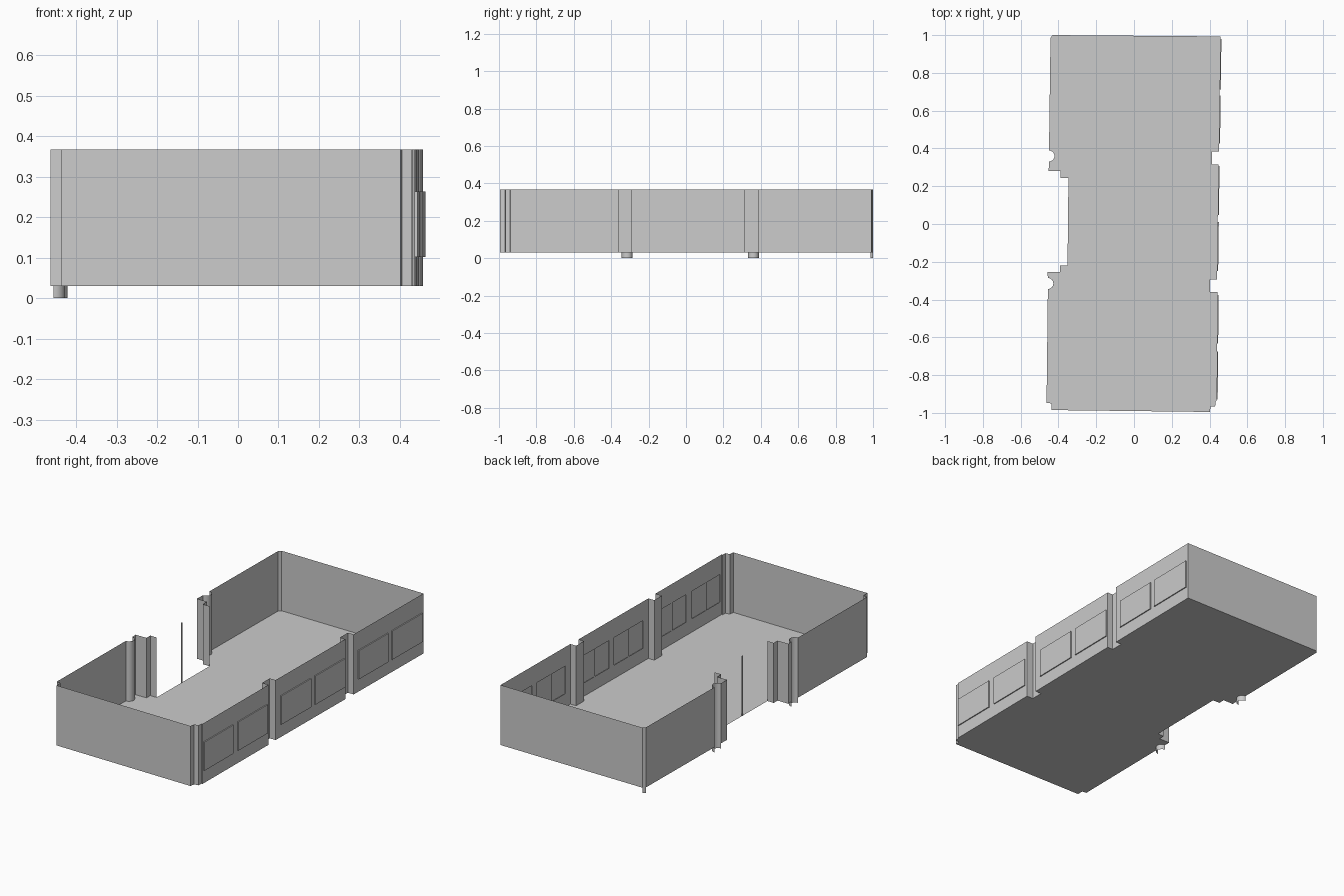
import bpy, bmesh, math
from mathutils import Vector

if "Cube" in bpy.data.objects:
    bpy.data.objects.remove(bpy.data.objects["Cube"], do_unlink=True)

BASE, TOP = 0.03, 0.367
SILL, HEAD = 0.105, 0.26

grey = bpy.data.materials.new("plain grey")
grey.use_nodes = True
grey.diffuse_color = (0.6, 0.6, 0.6, 1)
grey.node_tree.nodes["Principled BSDF"].inputs["Base Color"].default_value = (0.6, 0.6, 0.6, 1)


def make_object(name, faces, smooth=False):
    """Build an object from a list of polygons given as point lists."""
    bm = bmesh.new()
    for points in faces:
        bm.faces.new([bm.verts.new(p) for p in points])
    bmesh.ops.remove_doubles(bm, verts=bm.verts, dist=0.0002)
    mesh = bpy.data.meshes.new(name)
    bm.to_mesh(mesh)
    bm.free()
    mesh.materials.append(grey)
    obj = bpy.data.objects.new(name, mesh)
    bpy.context.collection.objects.link(obj)
    if smooth:
        bpy.ops.object.select_all(action="DESELECT")
        obj.select_set(True)
        bpy.context.view_layer.objects.active = obj
        bpy.ops.object.shade_smooth_by_angle(angle=math.radians(35))
    return obj


def upright(a, b, low, high):
    return [(*a, low), (*b, low), (*b, high), (*a, high)]


def strip(path, low=BASE, high=TOP):
    return [upright(a, b, low, high) for a, b in zip(path, path[1:])]


def half_round(x, y, r, steps=12):
    """Half circle bulging into the room, from the back end to the front end."""
    return [(x + r * math.cos(t), y + r * math.sin(t))
            for t in (math.pi * (0.5 - i / steps) for i in range(steps + 1))]


# Window wall runs, each with the spans of its two windows
runs = [((0.437, -0.937), (0.442, -0.36), [(-0.93, -0.675), (-0.632, -0.375)]),
        ((0.439, -0.293), (0.447, 0.315), [(-0.25, 0.01), (0.047, 0.306)]),
        ((0.449, 0.385), (0.457, 0.993), [(0.425, 0.68), (0.713, 0.98)])]

# Outline pieces, counterclockwise from the front
front_corner = [(0.402, -0.995), (0.405, -0.967), (0.43, -0.965), (0.431, -0.94), runs[0][0]]
piers = [[runs[0][1], (0.402, -0.36), (0.402, -0.293), runs[1][0]],
         [runs[1][1], (0.413, 0.315), (0.413, 0.385), runs[2][0]]]
back_corner = [(-0.43, 1.0), (-0.442, 0.987)]
columns = [half_round(-0.45, 0.36, 0.029), half_round(-0.456, -0.315, 0.029)]
back_jamb = [columns[0][-1], (-0.452, 0.28), (-0.389, 0.28), (-0.389, 0.243), (-0.347, 0.243)]
front_jamb = [(-0.352, -0.22), (-0.391, -0.22), (-0.391, -0.254), (-0.458, -0.254), columns[1][0]]
notch = [(-0.463, -0.947), (-0.437, -0.95), (-0.437, -0.985)]

# Floor
outline = (front_corner + piers[0] + piers[1] + [runs[2][1]] + back_corner + columns[0]
           + back_jamb[1:] + front_jamb[:-1] + columns[1] + notch)
loop = [p for i, p in enumerate(outline) if p != outline[i - 1]]
make_object("floor", [[(*p, BASE) for p in loop]])

# Plain walls and corners
make_object("front_wall", strip([notch[-1], front_corner[0]]))
make_object("front_right_notch", strip(notch))
make_object("front_left_corner", strip(front_corner), smooth=True)
make_object("back_wall", strip([runs[2][1], back_corner[0]]))
make_object("back_corner_post", strip(back_corner, 0))
make_object("right_wall_back", strip([back_corner[1], columns[0][0]]))
make_object("right_wall_front", strip([columns[1][-1], notch[0]]))
for name, path in zip(("front_pier", "back_pier"), piers):
    make_object(name, strip(path))

# Entrance jambs, half-round columns and slim centre post
make_object("back_jamb", strip(back_jamb))
make_object("front_jamb", strip(front_jamb))
for name, path in zip(("back_column", "front_column"), columns):
    make_object(name, strip(path, 0), smooth=True)
make_object("entrance_post", strip([(-0.352, -0.003), (-0.347, -0.003), (-0.347, 0.003),
                                    (-0.352, 0.003), (-0.352, -0.003)]))

# Window walls: two openings per window, closed by a shallow box outside
for number, (start, end, windows) in enumerate(runs, 1):
    a, b = Vector(start), Vector(end)
    along = (b - a).normalized()
    outward = Vector((along.y, -along.x)) * 0.006

    def at(y):
        return a.lerp(b, (y - a.y) / (b.y - a.y))

    holes = []
    for low, high in windows:
        middle = (low + high) / 2
        holes += [(low + 0.004, middle - 0.005), (middle + 0.005, high - 0.004)]
    cuts = [a.y] + [y for hole in holes for y in hole] + [b.y]
    wall = []
    for i, (y0, y1) in enumerate(zip(cuts, cuts[1:])):
        bands = [(BASE, SILL), (HEAD, TOP)] + ([] if i % 2 else [(SILL, HEAD)])
        wall += [upright(at(y0), at(y1), z0, z1) for z0, z1 in bands]
    make_object(f"window_wall_{number}", wall)

    for side, (low, high) in zip(("front", "back"), windows):
        p, q = at(low), at(high)
        po, qo = p + outward, q + outward
        z0, z1 = SILL - 0.003, HEAD + 0.003
        box = [upright(po, qo, z0, z1), upright(p, po, z0, z1), upright(qo, q, z0, z1)]
        box += [[(*p, z), (*q, z), (*qo, z), (*po, z)] for z in (z0, z1)]
        make_object(f"window_{number}_{side}", box)
